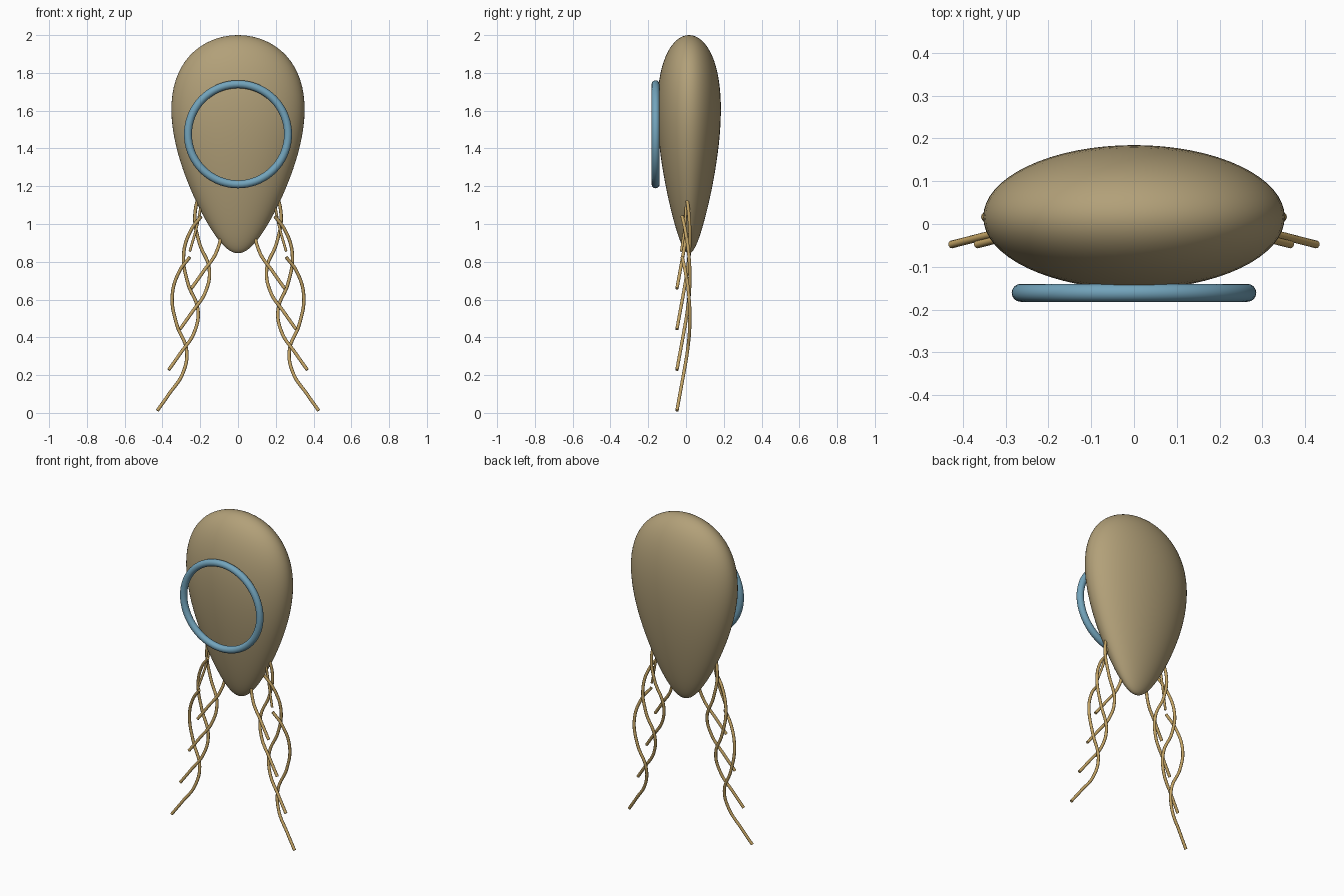
import bpy, bmesh, math

if "Cube" in bpy.data.objects:
    bpy.data.objects.remove(bpy.data.objects["Cube"])


def material(name, rgb):
    m = bpy.data.materials.new(name)
    m.diffuse_color = (*rgb, 1.0)
    m.use_nodes = True
    m.node_tree.nodes["Principled BSDF"].inputs["Base Color"].default_value = m.diffuse_color
    return m


BODY = material("tan body", (0.445, 0.352, 0.19))
RING = material("blue ring", (0.17, 0.37, 0.50))
STRAND = material("golden strand", (0.55, 0.37, 0.13))


# Teardrop body: a sphere tapered towards its lower end
def make_body():
    bm = bmesh.new()
    bmesh.ops.create_uvsphere(bm, u_segments=64, v_segments=40, radius=1.0)
    for v in bm.verts:
        t = v.co.z
        w = 0.33 * (1 + 0.4 * t)
        v.co = (v.co.x * w, 0.016 + v.co.y * w * 0.478, 1.4225 + 0.5775 * t)
    for f in bm.faces:
        f.smooth = True
    mesh = bpy.data.meshes.new("body")
    bm.to_mesh(mesh)
    bm.free()
    mesh.materials.append(BODY)
    ob = bpy.data.objects.new("body", mesh)
    bpy.context.collection.objects.link(ob)


# Round tube along a smooth path
def tube(name, points, radius):
    cu = bpy.data.curves.new(name, 'CURVE')
    cu.dimensions = '3D'
    cu.bevel_depth = radius
    cu.bevel_resolution = 3
    cu.resolution_u = 8
    cu.use_fill_caps = True
    sp = cu.splines.new('BEZIER')
    sp.bezier_points.add(len(points) - 1)
    for bp, co in zip(sp.bezier_points, points):
        bp.co = co
        bp.handle_left_type = bp.handle_right_type = 'AUTO'
    cu.materials.append(STRAND)
    ob = bpy.data.objects.new(name, cu)
    bpy.context.collection.objects.link(ob)


make_body()

# Ring on the front face
bpy.ops.mesh.primitive_torus_add(major_segments=72, minor_segments=16,
                                 major_radius=0.265, minor_radius=0.021,
                                 location=(0, -0.161, 1.475),
                                 rotation=(math.pi / 2, 0, 0))
ring = bpy.context.object
ring.name = "front_ring"
ring.data.materials.append(RING)
bpy.ops.object.shade_smooth()

# Wavy trailing strands: one path, repeated higher and further in, on both sides
WAVE = [(0.255, -0.02, 0.825), (0.31, -0.004, 0.75), (0.348, 0.015, 0.62),
        (0.325, 0.02, 0.47), (0.272, 0.008, 0.33), (0.292, -0.012, 0.21),
        (0.365, -0.032, 0.10), (0.427, -0.048, 0.012)]
for side, label in ((1, "right"), (-1, "left")):
    for i in range(4):
        pts = [(side * (x - 0.06 * i), y, z + 0.2155 * i) for x, y, z in WAVE]
        tube(f"{label}_strand_{i + 1}", pts, 0.009)
    # Short strand close to the body
    tube(f"{label}_short_strand",
         [(side * 0.19, 0.0, 1.13), (side * 0.215, -0.005, 1.0),
          (side * 0.255, -0.025, 0.855)], 0.007)
